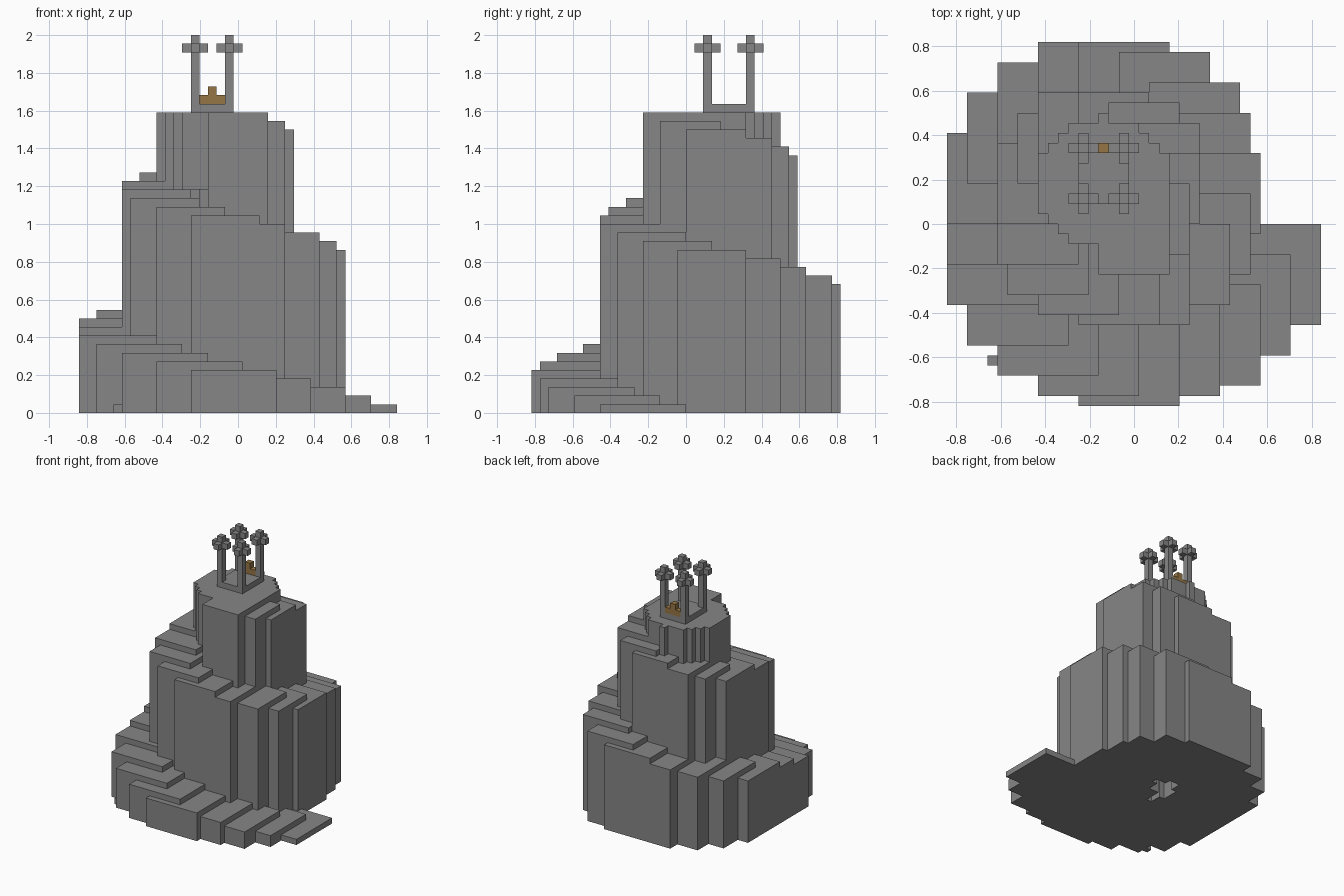
import bpy
import bmesh
from mathutils import Matrix, Vector

cube = bpy.data.objects.get("Cube")
if cube:
    bpy.data.objects.remove(cube, do_unlink=True)

UNIT = 2 / 44  # one block


def material(name, rgb):
    mat = bpy.data.materials.new(name)
    mat.use_nodes = True
    mat.diffuse_color = (*rgb, 1)
    shader = next(n for n in mat.node_tree.nodes if n.type == "BSDF_PRINCIPLED")
    shader.inputs["Base Color"].default_value = (*rgb, 1)
    return mat


def build(name, boxes, mat):
    """Make one object from boxes given as low and high corners in blocks."""
    bm = bmesh.new()
    for low, high in boxes:
        a, b = Vector(low) * UNIT, Vector(high) * UNIT
        place = Matrix.Translation((a + b) / 2) @ Matrix.Diagonal((*(b - a), 1))
        bmesh.ops.create_cube(bm, size=1, matrix=place)
    mesh = bpy.data.meshes.new(name)
    bm.to_mesh(mesh)
    bm.free()
    mesh.materials.append(mat)
    obj = bpy.data.objects.new(name, mesh)
    bpy.context.collection.objects.link(obj)
    return obj


def centred(x, y, half_x, half_y, bottom, top):
    return (x - half_x, y - half_y, bottom), (x + half_x, y + half_y, top)


stone = material("grey stone", (0.24, 0.24, 0.24))
wood = material("golden wood", (0.30, 0.18, 0.06))

# Spiral stair: square columns winding up and inwards, one block taller each
corners = [
    (8, -10), (5, -13), (2, -16), (-2, -17), (-6, -18), (-10, -17), (-14, -15),
    (-17, -12), (-19, -8), (-19, -4), (-19, 0), (-17, 4), (-14, 7), (-10, 9),
    (-6, 9), (-2, 8), (1, 5), (3, 3), (4, -1), (3, -5), (1, -8), (-3, -10),
    (-6, -10), (-10, -9), (-13, -7), (-14, -4), (-14, 0), (-12, 4), (-10, 6),
    (-6, 6), (-3, 5), (-1, 3), (-1, 0), (-2, -3), (-4, -5),
]
for number, (x, y) in enumerate(corners, start=1):
    side = 10 - (number > 8) - (number > 17) - (number > 27)
    x += 0.5
    build(f"stair_column_{number}", [((x, y, 0), (x + side, y + side, number))], stone)

# Rounded summit platform, from crossed slabs
SUMMIT = len(corners)
slabs = [(6.5, 3), (5.5, 4), (4.5, 5), (3.5, 6), (0.5, 7)]
build("summit_platform",
      [centred(-3, 4, hx, hy, SUMMIT - 9, SUMMIT) for hx, hy in slabs], stone)

# Shrine floor on the summit
FLOOR = SUMMIT + 1
build("shrine_floor", [centred(-3, 5, 2.5, 3, SUMMIT, FLOOR)], stone)

# Four pillars with cross-shaped heads
for depth, y in (("front", 2.5), ("back", 7.5)):
    for hand, x in (("right", -5), ("left", -1)):
        build(f"{depth}_{hand}_pillar", [
            centred(x, y, 0.5, 0.5, SUMMIT, 44),
            centred(x, y, 1.5, 0.5, 42, 43),
            centred(x, y, 0.5, 1.5, 42, 43),
        ], stone)

# Wooden altar between the back pillars
build("altar", [
    centred(-3, 7.5, 1.5, 0.5, FLOOR, FLOOR + 1),
    centred(-3, 7.5, 0.5, 0.5, FLOOR + 1, FLOOR + 2),
], wood)

# Loose block at the foot of the stair
build("loose_block", [centred(-14, -13.5, 0.5, 0.5, 0, 1)], stone)
